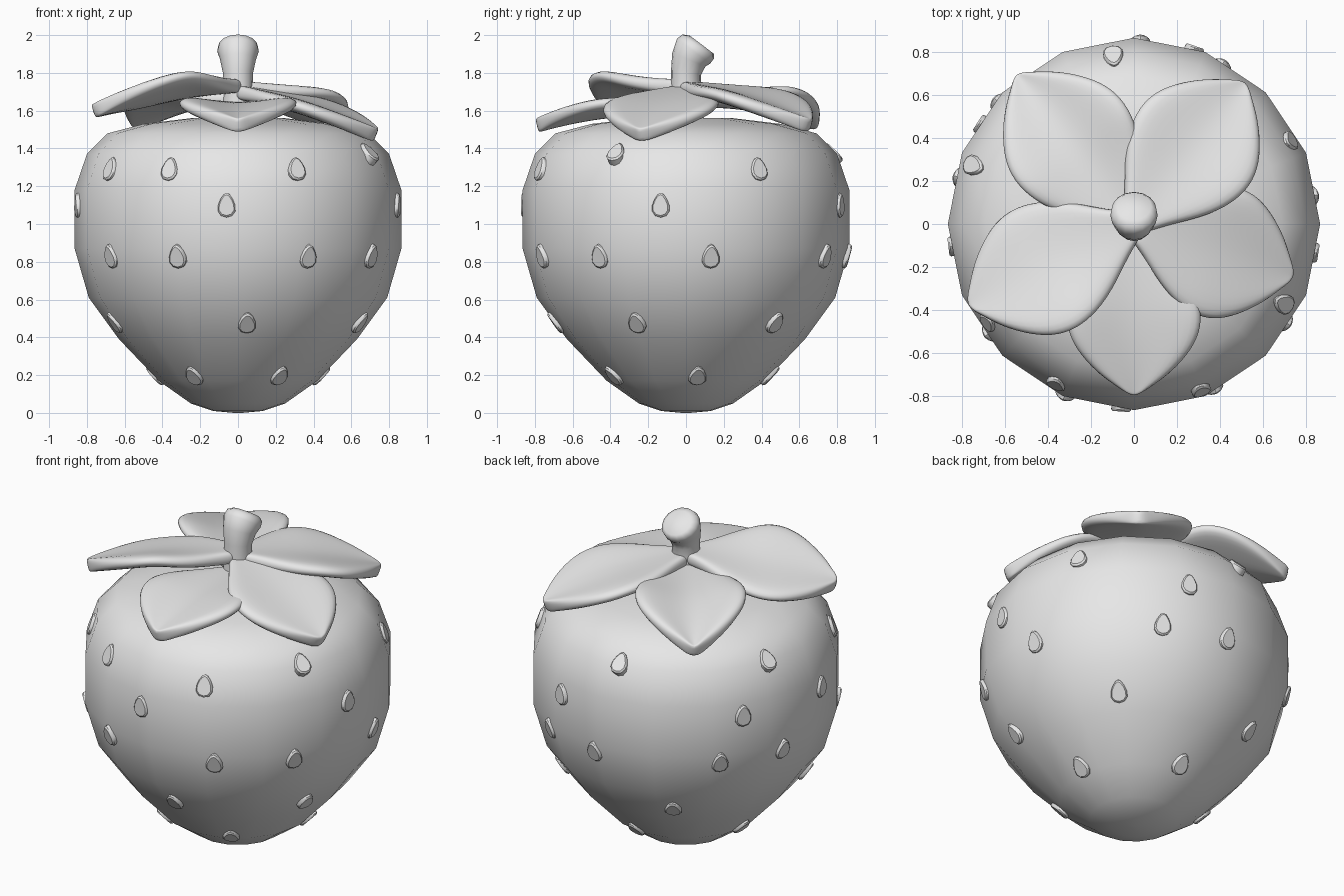
import bpy, bmesh, math
from mathutils import Vector, Matrix

cube = bpy.data.objects.get("Cube")
if cube:
    bpy.data.objects.remove(cube)

grey = bpy.data.materials.new("plain_grey")
grey.use_nodes = True
grey.diffuse_color = (0.8, 0.8, 0.8, 1)
grey.node_tree.nodes["Principled BSDF"].inputs["Base Color"].default_value = (0.8, 0.8, 0.8, 1)

SIDES = 16


def finish(name, bm, angle):
    """Turn a bmesh into a smooth shaded object."""
    bmesh.ops.recalc_face_normals(bm, faces=bm.faces)
    mesh = bpy.data.meshes.new(name)
    bm.to_mesh(mesh)
    bm.free()
    mesh.materials.append(grey)
    obj = bpy.data.objects.new(name, mesh)
    bpy.context.collection.objects.link(obj)
    bpy.ops.object.select_all(action='DESELECT')
    obj.select_set(True)
    bpy.context.view_layer.objects.active = obj
    bpy.ops.object.shade_smooth_by_angle(angle=math.radians(angle))
    return obj


def skin(bm, rings):
    """Bridge rings of points and cap both ends."""
    loops = [[bm.verts.new(p) for p in ring] for ring in rings]
    n = len(loops[0])
    for a, b in zip(loops, loops[1:]):
        for i in range(n):
            j = (i + 1) % n
            bm.faces.new((a[i], a[j], b[j], b[i]))
    bm.faces.new(loops[0][::-1])
    bm.faces.new(loops[-1])


def circle(r, n=SIDES):
    return [Vector((r * math.cos(2 * math.pi * i / n), r * math.sin(2 * math.pi * i / n), 0))
            for i in range(n)]


# Fruit body, turned from a profile of radius and height
profile = [(0.02, 0), (0.13, 0.01), (0.25, 0.05), (0.42, 0.17), (0.63, 0.39), (0.79, 0.61),
           (0.865, 0.87), (0.865, 1.18), (0.8, 1.37), (0.69, 1.48), (0.5, 1.53),
           (0.25, 1.56), (0.02, 1.56)]
bm = bmesh.new()
skin(bm, [[p + Vector((0, 0, z)) for p in circle(r)] for r, z in profile])
finish("fruit_body", bm, 80)


# Seeds, teardrop plates laid on the skin in rows
def skin_point(z, phi):
    for (r0, z0), (r1, z1) in zip(profile, profile[1:]):
        if z0 <= z <= z1:
            break
    r = r0 + (r1 - r0) * (z - z0) / (z1 - z0)
    step = 2 * math.pi / SIDES
    r *= math.cos(step / 2) / math.cos(phi % step - step / 2)
    out = Vector((math.cos(phi), math.sin(phi), 0))
    up = (out * (r1 - r0) + Vector((0, 0, z1 - z0))).normalized()
    side = Vector((-math.sin(phi), math.cos(phi), 0))
    return out * r + Vector((0, 0, z)), side, up, side.cross(up)


def teardrop(scale, n=12):
    pts = []
    for i in range(n):
        a = 2 * math.pi * i / n
        taper = 1 - 0.35 * math.sin(a)
        pts.append((0.045 * scale * math.cos(a) * taper, 0.065 * scale * math.sin(a)))
    return pts


seed_rows = {0.2: (-122, -60, 8, 86, 170),
             0.48: (-160, -86, -22, 43, 119),
             0.83: (-143, -112, -64, -33, 9, 61, 88, 138, 165),
             1.1: (-94, -9, 71, 147, -173),
             1.29: (-146, -116, -68, 28),
             1.375: (-28, 97, 160)}
bm = bmesh.new()
for z, angles in seed_rows.items():
    for deg in angles:
        centre, side, up, normal = skin_point(z, math.radians(deg))
        skin(bm, [[centre + side * x + up * y + normal * h for x, y in teardrop(s)]
                  for h, s in ((-0.03, 1), (0.01, 1), (0.018, 0.85))])
finish("seeds", bm, 40)

# Leaves: tip x, tip y, base height, tip height, cup, bank
leaves = {"front_leaf": (0, -0.79, 1.61, 1.52, 0.06, 0),
          "left_leaf": (0.73, -0.24, 1.7, 1.47, 0.03, 0),
          "back_left_leaf": (0.51, 0.65, 1.72, 1.52, 0.05, 0),
          "back_right_leaf": (-0.54, 0.69, 1.66, 1.53, 0.1, 0),
          "right_leaf": (-0.76, -0.38, 1.73, 1.6, 0.03, 0.25)}
outline = [(0, 0.07), (0.1, 0.12), (0.23, 0.21), (0.36, 0.28), (0.5, 0.32), (0.64, 0.315),
           (0.77, 0.255), (0.89, 0.16), (0.96, 0.075), (1.02, 0)]
columns = (-1, -0.5, 0, 0.5, 1)

for name, (tx, ty, z0, z1, cup, bank) in leaves.items():
    along = Vector((tx, ty, 0))
    across = Vector((-ty, tx, 0)).normalized()
    bm = bmesh.new()
    grid = []
    for t, half in outline:
        row = []
        for v in columns:
            lift = (cup * abs(v) * half / 0.32 + bank * v * half) * min(1, 2 * t)
            height = z0 + (z1 - z0) * t + 0.1 * t * (1 - t) + lift
            row.append(bm.verts.new(along * t + across * (half * v) + Vector((0, 0, height))))
        grid.append(row)
    for a, b in zip(grid, grid[1:]):
        for i in range(len(columns) - 1):
            bm.faces.new((a[i], a[i + 1], b[i + 1], b[i]))
    bmesh.ops.remove_doubles(bm, verts=bm.verts, dist=0.001)
    leaf = finish(name, bm, 80)
    solid = leaf.modifiers.new("thickness", 'SOLIDIFY')
    solid.thickness = 0.075
    solid.offset = 0
    leaf.modifiers.new("rounding", 'SUBSURF').levels = 2
    leaf.modifiers["rounding"].render_levels = 2

# Stem: rings of y, height, radius and lean, ending in a slanted cut
stem_rings = [(0, 1.5, 0.1, 0), (0, 1.7, 0.078, 0), (0, 1.8, 0.08, 8), (0.015, 1.87, 0.095, 22),
              (0.04, 1.915, 0.11, 37), (0.065, 1.94, 0.105, 37), (0.083, 1.95, 0.08, 37)]
bm = bmesh.new()
rings = []
for y, z, r, lean in stem_rings:
    tilt = Matrix.Rotation(-math.radians(lean), 3, 'X')
    rings.append([tilt @ p + Vector((0, y, z)) for p in circle(r)])
skin(bm, rings)
finish("stem", bm, 50)
